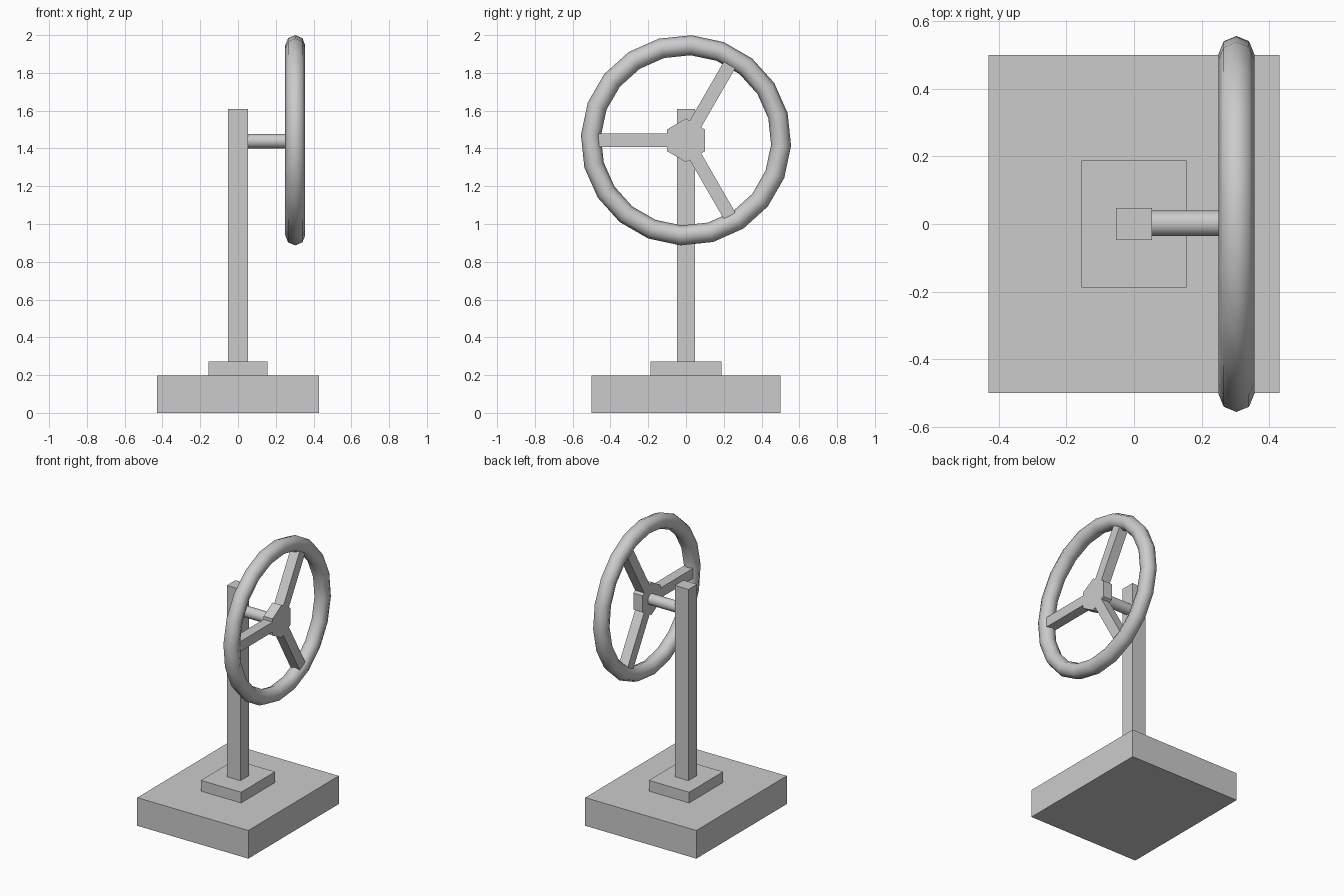
import bpy, bmesh
from math import cos, sin, radians, pi
from mathutils import Matrix, Vector

if "Cube" in bpy.data.objects:
    bpy.data.objects.remove(bpy.data.objects["Cube"])

AXLE = Vector((0.303, 0.0, 1.443))  # wheel centre


def box(name, x, y, z):
    bpy.ops.mesh.primitive_cube_add(size=1, location=[sum(a) / 2 for a in (x, y, z)])
    ob = bpy.context.object
    ob.name = name
    ob.scale = [a[1] - a[0] for a in (x, y, z)]
    bpy.ops.object.transform_apply(location=False, rotation=False, scale=True)
    return ob


# Stepped base and square post
box("base", (-0.43, 0.43), (-0.5, 0.5), (0, 0.197))
box("post_foot", (-0.156, 0.156), (-0.188, 0.188), (0.197, 0.272))
box("post", (-0.053, 0.053), (-0.048, 0.048), (0.272, 1.61))

# Axle from post to hub
x0, x1 = 0.05, AXLE.x - 0.033
bpy.ops.mesh.primitive_cylinder_add(vertices=16, radius=0.038, depth=x1 - x0,
                                    location=((x0 + x1) / 2, 0.002, AXLE.z - 0.004),
                                    rotation=(0, pi / 2, 0))
bpy.context.object.name = "axle"
bpy.ops.object.shade_smooth_by_angle()

# Wheel rim
bpy.ops.mesh.primitive_torus_add(major_radius=0.504, minor_radius=0.053,
                                 major_segments=20, minor_segments=8)
rim = bpy.context.object
rim.name = "wheel_rim"
rim.data.transform(Matrix.Rotation(radians(-3), 4, 'X') @ Matrix.Rotation(pi / 2, 4, 'Y'))
rim.location = AXLE
bpy.ops.object.shade_smooth()

# Hexagonal hub with three spokes, drawn as one outline and extruded
apothem, half_w, reach, depth = 0.1, 0.035, 0.462, 0.07
corner = apothem / cos(pi / 6)
outline = []
for k in range(3):
    a = radians(60 + 120 * k)
    u, v = Vector((0, cos(a), sin(a))), Vector((0, -sin(a), cos(a)))
    for r, t in ((apothem, -half_w), (reach, -half_w), (reach, half_w), (apothem, half_w)):
        outline.append(u * r + v * t)
    for da in (30, 90):
        b = a + radians(da)
        outline.append(Vector((0, cos(b), sin(b))) * corner)

bm = bmesh.new()
face = bm.faces.new([bm.verts.new(p - Vector((depth / 2, 0, 0))) for p in outline])
ext = bmesh.ops.extrude_face_region(bm, geom=[face])
bmesh.ops.translate(bm, vec=(depth, 0, 0),
                    verts=[g for g in ext["geom"] if isinstance(g, bmesh.types.BMVert)])
if not any(f.is_valid and all(v.co.x < 0 for v in f.verts) for f in bm.faces):
    bm.faces.new([v for v in bm.verts if v.co.x < 0])
bmesh.ops.recalc_face_normals(bm, faces=bm.faces)
mesh = bpy.data.meshes.new("hub_and_spokes")
bm.to_mesh(mesh)
bm.free()
hub = bpy.data.objects.new("hub_and_spokes", mesh)
hub.location = AXLE
bpy.context.collection.objects.link(hub)
